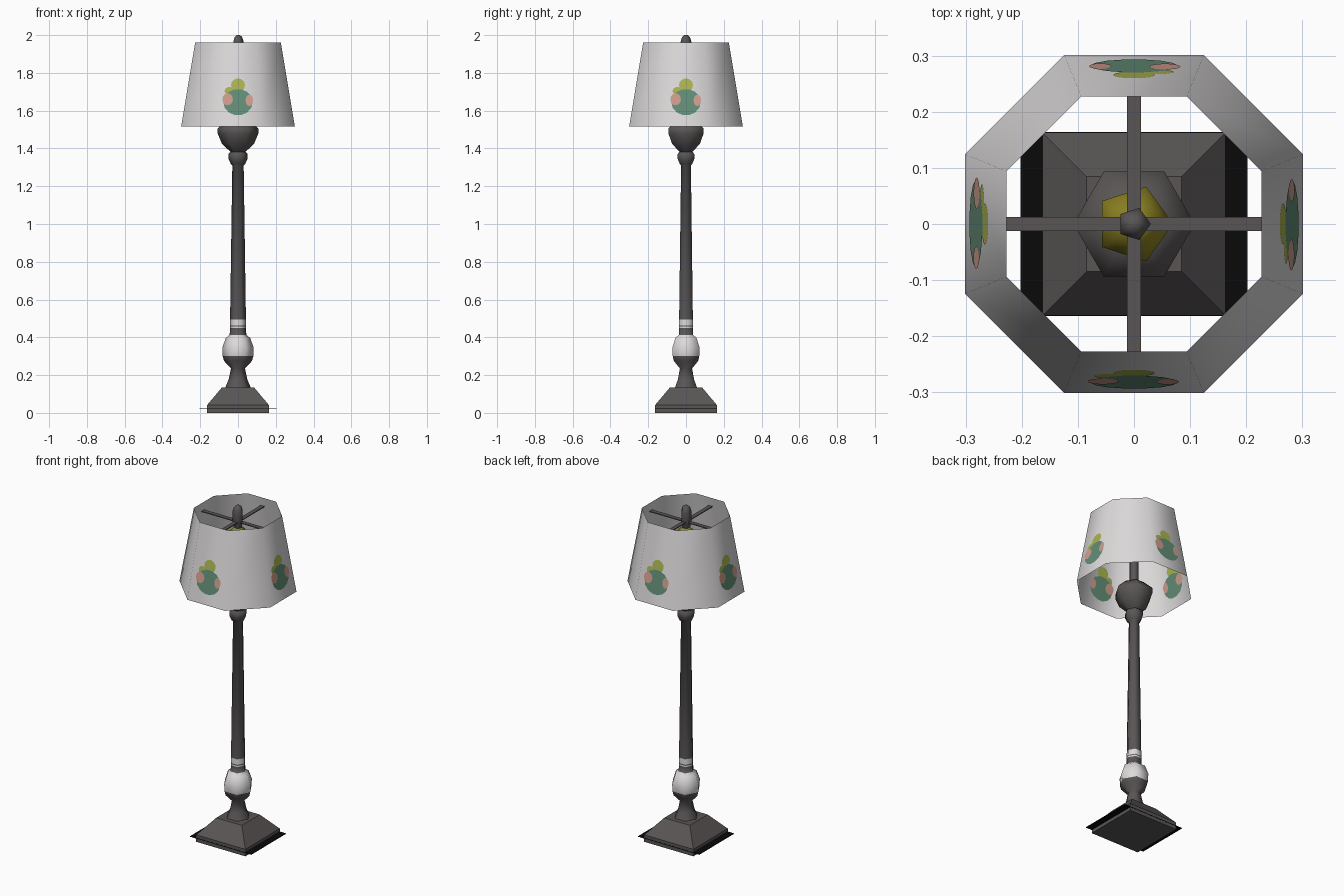
import bpy, bmesh, math
from mathutils import Matrix

if "Cube" in bpy.data.objects:
    bpy.data.objects.remove(bpy.data.objects["Cube"])


def material(name, rgb):
    m = bpy.data.materials.new(name)
    m.diffuse_color = (*rgb, 1)
    m.use_nodes = True
    m.node_tree.nodes["Principled BSDF"].inputs["Base Color"].default_value = m.diffuse_color
    return m


BRONZE = material("dark bronze", (0.100, 0.091, 0.090))
WHITE = material("shade white", (0.72, 0.70, 0.70))
BLACK = material("black", (0.003, 0.003, 0.003))
AMBER = material("bulb yellow", (0.26, 0.22, 0.015))
GREEN = material("leaf green", (0.125, 0.270, 0.185))
PINK = material("petal pink", (0.63, 0.34, 0.27))
LIME = material("bud lime", (0.41, 0.46, 0.085))


def finish(name, bm, mats, smooth=None, fix=True):
    if fix:
        bmesh.ops.recalc_face_normals(bm, faces=bm.faces)
    me = bpy.data.meshes.new(name)
    bm.to_mesh(me)
    bm.free()
    for m in mats:
        me.materials.append(m)
    ob = bpy.data.objects.new(name, me)
    bpy.context.collection.objects.link(ob)
    if smooth:
        bpy.ops.object.select_all(action='DESELECT')
        ob.select_set(True)
        bpy.context.view_layer.objects.active = ob
        bpy.ops.object.shade_smooth_by_angle(angle=math.radians(smooth))
    return ob


def lathe(name, profile, sides, mats, phase=0.0, caps=True, smooth=None, rule=None):
    """Stack rings of (radius, z) and bridge them; rule(z) picks the material."""
    bm = bmesh.new()
    rings = []
    for r, z in profile:
        rings.append([bm.verts.new((r * math.cos(phase + 2 * math.pi * i / sides),
                                    r * math.sin(phase + 2 * math.pi * i / sides), z))
                      for i in range(sides)])
    for a, b in zip(rings, rings[1:]):
        for i in range(sides):
            j = (i + 1) % sides
            bm.faces.new((a[i], a[j], b[j], b[i]))
    if caps:
        bm.faces.new(rings[0][::-1])
        bm.faces.new(rings[-1])
    if rule:
        for f in bm.faces:
            f.material_index = rule(f.calc_center_median().z)
    return finish(name, bm, mats, smooth, fix=caps)


def box(name, size, centre, mat):
    bm = bmesh.new()
    bmesh.ops.create_cube(bm, size=1, matrix=Matrix.Translation(centre) @ Matrix.Diagonal((*size, 1)))
    return finish(name, bm, [mat])


# Square stepped foot, with the thin dark plate showing at its sides
D = math.sqrt(2)
lathe("base", [(0.163 * D, 0.0), (0.163 * D, 0.042), (0.085 * D, 0.135)], 4, [BRONZE], math.pi / 4)
box("base_plate", (0.405, 0.328, 0.004), (0, 0, 0.022), BLACK)


# Six-sided turned stem with white ball top and white ring bands
def stem_rule(z):
    return int(0.30 < z < 0.408 or 0.45 < z < 0.457 or 0.463 < z < 0.495)


lathe("stem", [(0.068, 0.133), (0.050, 0.175), (0.037, 0.235), (0.074, 0.275), (0.081, 0.30),
               (0.083, 0.345), (0.064, 0.398), (0.044, 0.412), (0.043, 0.449), (0.043, 0.457),
               (0.043, 0.463), (0.042, 0.495), (0.030, 1.31), (0.038, 1.318), (0.051, 1.345),
               (0.051, 1.37), (0.040, 1.382), (0.085, 1.425), (0.108, 1.48), (0.108, 1.505),
               (0.060, 1.55)],
      6, [BRONZE, WHITE], smooth=65, rule=stem_rule)

# Socket, bulb and finial
lathe("socket", [(0.027, 1.545), (0.027, 1.72)], 6, [BRONZE], smooth=65)
lathe("bulb", [(0.030, 1.70), (0.068, 1.75), (0.070, 1.80), (0.045, 1.85), (0.015, 1.875)],
      5, [AMBER], smooth=75)
lathe("finial", [(0.022, 1.87), (0.030, 1.90), (0.030, 1.965), (0.022, 1.99), (0.010, 2.0)],
      5, [BRONZE], smooth=75)

# Cross-shaped shade holder
box("holder_arm_x", (0.466, 0.025, 0.005), (0, 0, 1.905), BRONZE)
box("holder_arm_y", (0.025, 0.466, 0.005), (0, 0, 1.906), BRONZE)

# Eight-sided open shade, flats facing the axes
Z0, Z1, A0, A1 = 1.515, 1.96, 0.301, 0.227
C = math.cos(math.pi / 8)
lathe("lampshade", [(A0 / C, Z0), (A1 / C, Z1)], 8, [WHITE], math.pi / 8, caps=False, smooth=60)


def flat(z):
    """Distance of the flat shade panel from the axis at height z."""
    return A0 + (A1 - A0) * (z - Z0) / (Z1 - Z0)


# Painted flower on four panels, outside and inside: x, z, half width, half height, material, layer
SPOTS = [(0.000, 1.735, 0.037, 0.036, 2, 1), (-0.045, 1.703, 0.026, 0.022, 2, 1),
         (0.000, 1.645, 0.078, 0.070, 0, 2), (-0.055, 1.660, 0.028, 0.032, 1, 3),
         (0.060, 1.655, 0.020, 0.030, 1, 3)]
for k, side in enumerate(("front", "right", "back", "left")):
    bm = bmesh.new()
    for x, z, rx, rz, mat, layer in SPOTS:
        for sgn in (1, -1):
            ring = []
            for i in range(14):
                t = 2 * math.pi * i / 14
                pz = z + rz * math.sin(t)
                ring.append(bm.verts.new((x + rx * math.cos(t), -(flat(pz) + sgn * layer * 0.0012), pz)))
            f = bm.faces.new(ring if sgn > 0 else ring[::-1])
            f.material_index = mat
    bm.transform(Matrix.Rotation(k * math.pi / 2, 4, 'Z'))
    finish("flower_" + side, bm, [GREEN, PINK, LIME], fix=False)
